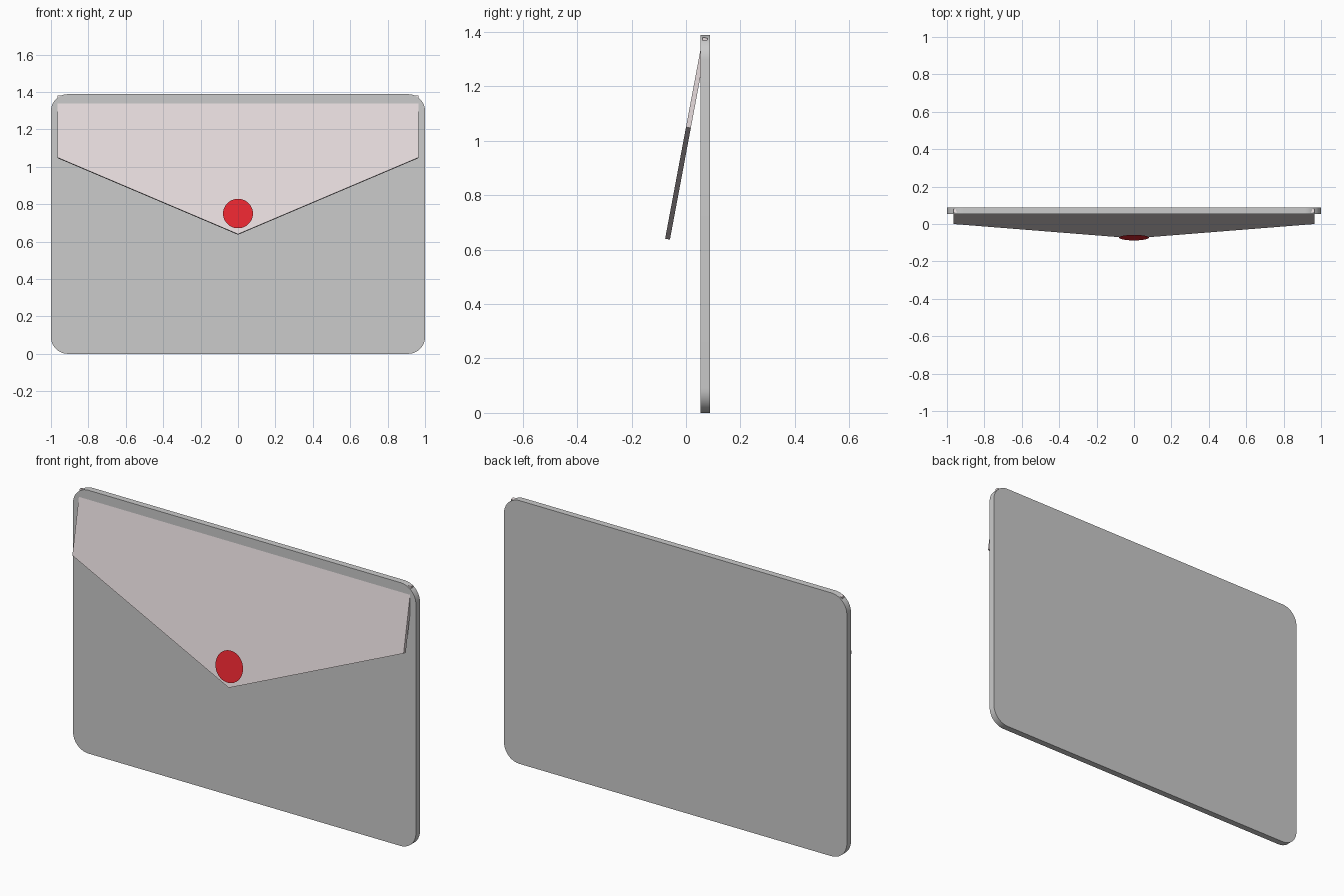
import bpy, bmesh, math
from mathutils import Matrix

if "Cube" in bpy.data.objects:
    bpy.data.objects.remove(bpy.data.objects["Cube"])

TILT = math.radians(10.6)


def material(name, color):
    m = bpy.data.materials.new(name)
    m.diffuse_color = color
    m.use_nodes = True
    m.node_tree.nodes["Principled BSDF"].inputs["Base Color"].default_value = m.diffuse_color
    return m


def plate(name, outline, depth, mat=None):
    """Outline of (x, z) points, extruded along +y by depth (0 = flat sheet)."""
    bm = bmesh.new()
    face = bm.faces.new([bm.verts.new((x, 0, z)) for x, z in outline])
    if depth:
        res = bmesh.ops.extrude_face_region(bm, geom=[face], use_keep_orig=True)
        moved = [g for g in res["geom"] if isinstance(g, bmesh.types.BMVert)]
        bmesh.ops.translate(bm, verts=moved, vec=(0, depth, 0))
        bmesh.ops.recalc_face_normals(bm, faces=bm.faces)
    me = bpy.data.meshes.new(name)
    bm.to_mesh(me)
    bm.free()
    ob = bpy.data.objects.new(name, me)
    bpy.context.collection.objects.link(ob)
    if mat:
        me.materials.append(mat)
    return ob


def arc(cx, cz, r, start, end, n):
    return [(cx + r * math.cos(math.radians(start + (end - start) * i / n)),
             cz + r * math.sin(math.radians(start + (end - start) * i / n)))
            for i in range(n + 1)]


# Envelope body: rounded rectangle slab
W, H, R = 1.0, 1.388, 0.09
outline = (arc(W - R, R, R, -90, 0, 10) + arc(W - R, H - R, R, 0, 90, 10)
           + arc(R - W, H - R, R, 90, 180, 10) + arc(R - W, R, R, 180, 270, 10))
body = plate("envelope_body", outline, 0.034)
body.location.y = 0.054
bpy.context.view_layer.objects.active = body
body.select_set(True)
bpy.ops.object.shade_smooth_by_angle(angle=math.radians(30))

# Tilted pointed flap, hinged into the top of the body
k = 1 / math.cos(TILT)
F = 0.966
flap = plate("flap", [(-F, 0), (0, -0.41 * k), (F, 0), (F, 0.33 * k), (-F, 0.33 * k)],
             0.018, material("flap_pink", (0.80, 0.72, 0.73, 1)))
hinge = Matrix.Translation((0, 0, 1.05)) @ Matrix.Rotation(-TILT, 4, 'X')
flap.matrix_world = hinge

# Flat round seal just in front of the flap
seal = plate("seal", arc(0, 0, 0.08, 0, 360 - 7.5, 47), 0,
             material("seal_red", (0.80, 0.02, 0.03, 1)))
seal.matrix_world = Matrix.Translation((0, -0.073, 0.75)) @ Matrix.Rotation(-TILT, 4, 'X')
